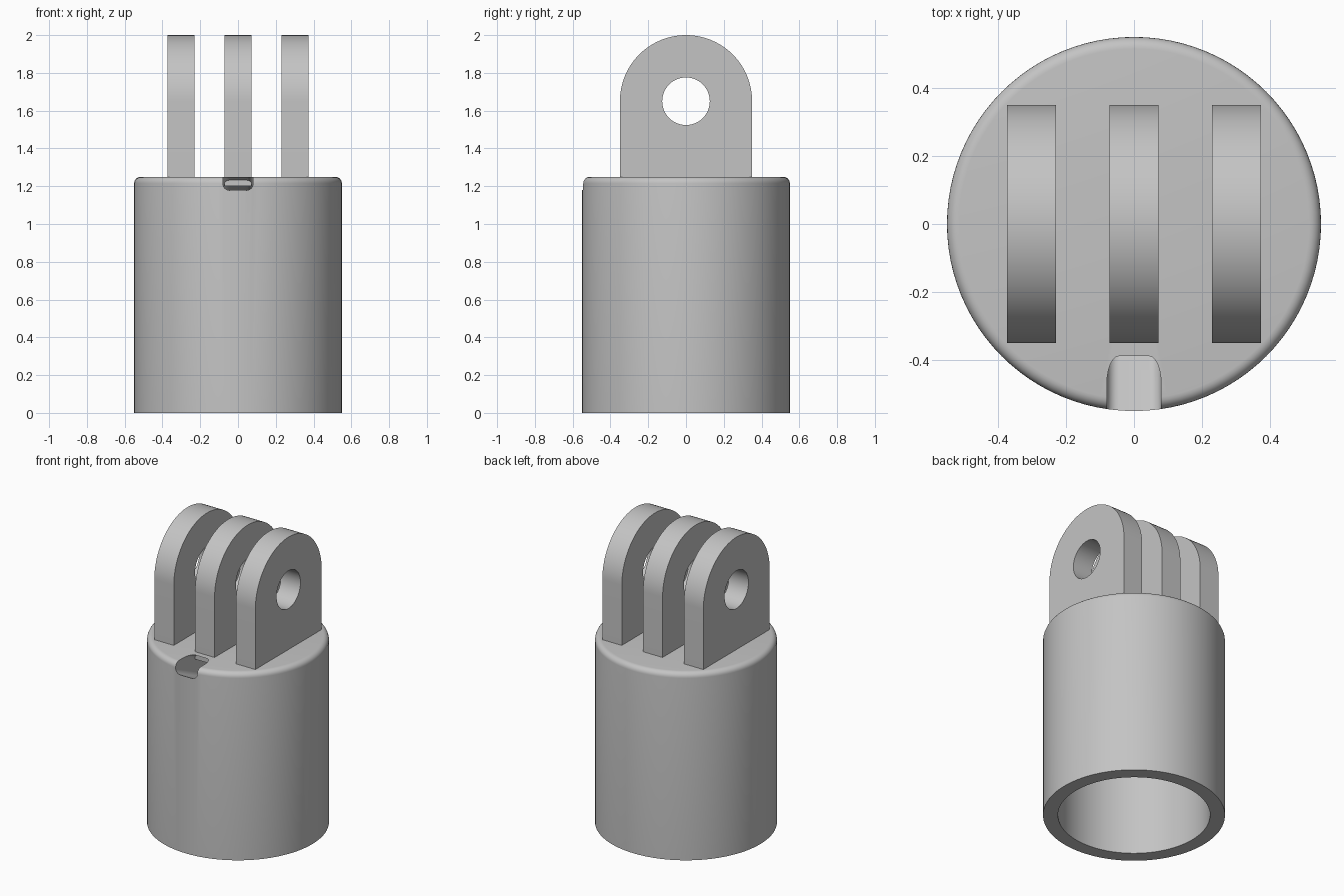
import bpy, bmesh
from math import sin, cos, pi, radians
from mathutils import Vector, Matrix

cube = bpy.data.objects.get("Cube")
if cube:
    bpy.data.objects.remove(cube, do_unlink=True)

grey = bpy.data.materials.new("plain_grey")
grey.use_nodes = True
grey.diffuse_color = (0.55, 0.55, 0.55, 1)
grey.node_tree.nodes["Principled BSDF"].inputs["Base Color"].default_value = grey.diffuse_color


def make_object(name, bm):
    bmesh.ops.recalc_face_normals(bm, faces=bm.faces)
    mesh = bpy.data.meshes.new(name)
    bm.to_mesh(mesh)
    bm.free()
    mesh.materials.append(grey)
    obj = bpy.data.objects.new(name, mesh)
    bpy.context.collection.objects.link(obj)
    return obj


def arc(cx, cy, r, start, end, steps):
    angles = [radians(start + (end - start) * i / steps) for i in range(steps + 1)]
    return [(cx + r * cos(a), cy + r * sin(a)) for a in angles]


def prism(name, outline, depth, matrix):
    """Extrude a closed 2D outline along local z, centred on it."""
    bm = bmesh.new()
    face = bm.faces.new([bm.verts.new((x, y, -depth / 2)) for x, y in outline])
    new = bmesh.ops.extrude_face_region(bm, geom=[face])["geom"]
    verts = [v for v in new if isinstance(v, bmesh.types.BMVert)]
    bmesh.ops.translate(bm, verts=verts, vec=(0, 0, depth))
    bm.transform(matrix)
    return make_object(name, bm)


def lathe(name, profile, steps):
    bm = bmesh.new()
    verts = [bm.verts.new((r, 0, z)) for r, z in profile]
    edges = [bm.edges.new(pair) for pair in zip(verts, verts[1:])]
    bmesh.ops.spin(bm, geom=verts + edges, cent=(0, 0, 0), axis=(0, 0, 1),
                   angle=2 * pi, steps=steps, use_merge=True)
    bmesh.ops.remove_doubles(bm, verts=bm.verts, dist=0.0001)
    return make_object(name, bm)


def cut(obj, cutter):
    mod = obj.modifiers.new("cut", 'BOOLEAN')
    mod.operation = 'DIFFERENCE'
    mod.solver = 'EXACT'
    mod.object = cutter
    bpy.context.view_layer.objects.active = obj
    bpy.ops.object.modifier_apply(modifier=mod.name)
    bpy.data.objects.remove(cutter, do_unlink=True)


# Hollow socket, open at the bottom, with a rounded top rim
RADIUS, BORE, HEIGHT, CAP, ROUND = 0.55, 0.46, 1.25, 1.08, 0.035
profile = [(0, CAP), (BORE, CAP), (BORE, 0), (RADIUS, 0)]
profile += arc(RADIUS - ROUND, HEIGHT - ROUND, ROUND, 0, 90, 6) + [(0, HEIGHT)]
socket = lathe("socket_body", profile, 96)

# Slanted channel running down from the front rim into the bore
W, H, R = 0.08, 0.066, 0.035
section = []
for i, (sx, sy) in enumerate([(1, 1), (-1, 1), (-1, -1), (1, -1)]):
    section += arc(sx * (W - R), sy * (H - R), R, i * 90, i * 90 + 90, 6)
slope = radians(25)
along = Vector((0, cos(slope), -sin(slope)))
up = Vector((0, sin(slope), cos(slope)))
across = Vector((1, 0, 0))
frame = Matrix((across, up, -along)).transposed().to_4x4()
middle = Vector((0, -0.47, 1.215)) + along * 0.1
cut(socket, prism("channel_cutter", section, 0.9, Matrix.Translation(middle) @ frame))

# Three upright mounting lugs with a pivot hole through them
PIVOT = 1.65
side = Matrix(((0, 0, 1), (1, 0, 0), (0, 1, 0))).to_4x4()
lug_outline = [(-0.35, 1.2), (0.35, 1.2)] + arc(0, PIVOT, 0.35, 0, 180, 48)
parts = [socket]
for name, x in (("right_lug", -0.301), ("middle_lug", 0), ("left_lug", 0.301)):
    place = Matrix.Translation((x, 0, 0)) @ side
    lug = prism(name, lug_outline, 0.144, place)
    cut(lug, prism("pivot_cutter", arc(0, PIVOT, 0.126, 0, 352.5, 47), 0.4, place))
    parts.append(lug)

# Smooth curved surfaces, crisp edges
bpy.ops.object.select_all(action='DESELECT')
for obj in parts:
    obj.select_set(True)
bpy.context.view_layer.objects.active = socket
bpy.ops.object.shade_smooth_by_angle(angle=radians(30))
